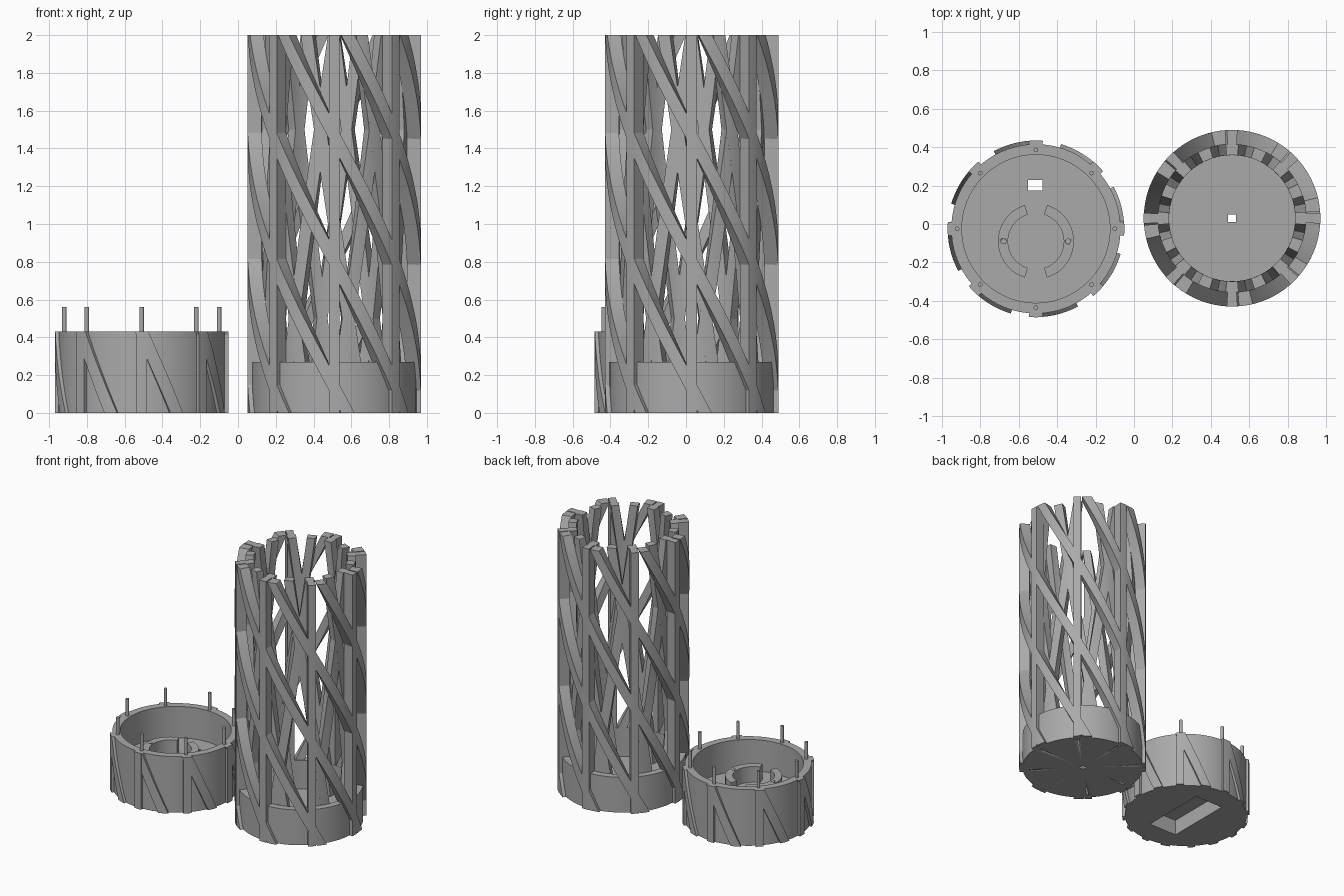
import bpy, bmesh, math

if "Cube" in bpy.data.objects:
    bpy.data.objects.remove(bpy.data.objects["Cube"])

GREY = bpy.data.materials.new("warm_grey")
GREY.diffuse_color = (0.4, 0.4, 0.4, 1)
GREY.use_nodes = True
GREY.node_tree.nodes["Principled BSDF"].inputs["Base Color"].default_value = GREY.diffuse_color


def finish(name, bm, smooth=True):
    bmesh.ops.recalc_face_normals(bm, faces=bm.faces)
    me = bpy.data.meshes.new(name)
    bm.to_mesh(me)
    bm.free()
    ob = bpy.data.objects.new(name, me)
    bpy.context.collection.objects.link(ob)
    me.materials.append(GREY)
    if smooth:
        bpy.ops.object.select_all(action='DESELECT')
        bpy.context.view_layer.objects.active = ob
        ob.select_set(True)
        bpy.ops.object.shade_smooth_by_angle(angle=math.radians(30))
    return ob


def strand(bm, centre, r0, r1, width, z0, z1, a0, a1, steps=1, cuts=3):
    """Ring sector from angle a0 at z0 to a1 at z1 (degrees)."""
    rows = []
    for s in range(steps + 1):
        t = s / steps
        mid, z = a0 + (a1 - a0) * t, z0 + (z1 - z0) * t
        angs = [math.radians(mid - width / 2 + width * k / cuts) for k in range(cuts + 1)]
        pts = [(r1, a) for a in angs] + [(r0, a) for a in reversed(angs)]
        rows.append([bm.verts.new((centre[0] + r * math.cos(a), centre[1] + r * math.sin(a), z))
                     for r, a in pts])
    n = len(rows[0])
    for lo, hi in zip(rows, rows[1:]):
        for i in range(n):
            j = (i + 1) % n
            bm.faces.new((lo[i], lo[j], hi[j], hi[i]))
    for row in (rows[0], rows[-1]):
        for k in range(cuts):
            bm.faces.new((row[k], row[k + 1], row[n - 2 - k], row[n - 1 - k]))


def strands(name, centre, count, **kw):
    bm = bmesh.new()
    a0, a1 = kw.pop("a0"), kw.pop("a1")
    for i in range(count):
        strand(bm, centre, a0=a0 + i * 360 / count, a1=a1 + i * 360 / count, **kw)
    return finish(name, bm)


def cup(name, centre, profile, segs=96):
    """Lathe a profile that starts and ends on the axis."""
    bm = bmesh.new()
    vs = [bm.verts.new((r, 0, z)) for r, z in profile]
    es = [bm.edges.new(p) for p in zip(vs, vs[1:])]
    bmesh.ops.spin(bm, geom=vs + es, cent=(0, 0, 0), axis=(0, 0, 1),
                   angle=2 * math.pi, steps=segs, use_merge=True)
    bmesh.ops.remove_doubles(bm, verts=bm.verts, dist=1e-5)
    bmesh.ops.translate(bm, vec=(*centre, 0), verts=bm.verts)
    return finish(name, bm)


def rods(name, centre, r, z0, z1, angles, ring):
    bm = bmesh.new()
    for a in map(math.radians, angles):
        made = bmesh.ops.create_cone(bm, cap_ends=True, segments=16, radius1=r, radius2=r, depth=z1 - z0)
        bmesh.ops.translate(bm, verts=made["verts"], vec=(
            centre[0] + ring * math.cos(a), centre[1] + ring * math.sin(a), (z0 + z1) / 2))
    return finish(name, bm)


def box(name, lo, hi):
    bm = bmesh.new()
    bmesh.ops.create_cube(bm, size=1)
    for v in bm.verts:
        v.co = [(a + b) / 2 + c * (b - a) for a, b, c in zip(lo, hi, v.co)]
    return finish(name, bm, False)


def cut(target, cutter):
    mod = target.modifiers.new("cut", 'BOOLEAN')
    mod.operation, mod.object, mod.solver = 'DIFFERENCE', cutter, 'EXACT'
    cutter.hide_render = True
    cutter.hide_set(True)


EIGHT = [i * 45 for i in range(8)]

# Lattice tower: base cup with drain hole and peg sockets
T = (0.51, 0.03)
base = cup("tower_base", T, [(0, 0), (0.435, 0), (0.435, 0.27), (0.383, 0.27), (0.383, 0.05), (0, 0.05)])
cut(base, box("drain_cutter", (T[0] - 0.02, T[1] - 0.02, -0.1), (T[0] + 0.02, T[1] + 0.02, 0.2)))
cut(base, rods("socket_cutter", T, 0.013, -0.05, 0.13, EIGHT, 0.41))

# Outer upright bars and steep outer spirals
strands("tower_bars", T, 8, r0=0.385, r1=0.46, width=7, z0=0, z1=2, a0=0, a1=0)
strands("outer_spirals", T, 8, r0=0.385, r1=0.459, width=9, z0=0, z1=2, a0=144, a1=9, steps=48)

# Inner lattice: two sets of slow spirals in opposite directions
for name, phase, turn in (("inner_spirals_left", 0, 45), ("inner_spirals_right", 22.5, -45)):
    strands(name, T, 8, r0=0.328, r1=0.3855, width=10, z0=0.04, z1=2,
            a0=phase - turn * 0.98, a1=phase, steps=24)

# Separate cap: cup with wide recess underneath and a small window
C = (-0.51, -0.025)
cap = cup("cap_body", C, [(0, 0), (0.44, 0), (0.44, 0.43), (0.385, 0.43), (0.385, 0.19), (0, 0.19)])
cut(cap, box("recess_cutter", (C[0] - 0.12, C[1] - 0.26, -0.1), (C[0] + 0.12, C[1] + 0.26, 0.12)))
cut(cap, box("window_cutter", (C[0] - 0.04, C[1] + 0.2, 0.05), (C[0] + 0.035, C[1] + 0.255, 0.3)))

# Cap ribs, slanted ribs and pegs
strands("cap_bars", C, 8, r0=0.42, r1=0.46, width=7, z0=0, z1=0.43, a0=0, a1=0)
strands("cap_spirals", C, 8, r0=0.42, r1=0.459, width=9, z0=0, z1=0.43, a0=24, a1=0, steps=12)
rods("cap_pegs", C, 0.012, 0.4, 0.56, EIGHT, 0.41)

# Two curved brackets with screw holes on the cap floor
B = (-0.51, -0.09)
brackets = strands("brackets", B, 2, r0=0.145, r1=0.197, width=146, z0=0.18, z1=0.31, a0=0, a1=0, cuts=32)
cut(brackets, rods("screw_cutter", B, 0.013, 0.22, 0.4, [0, 180], 0.168))
